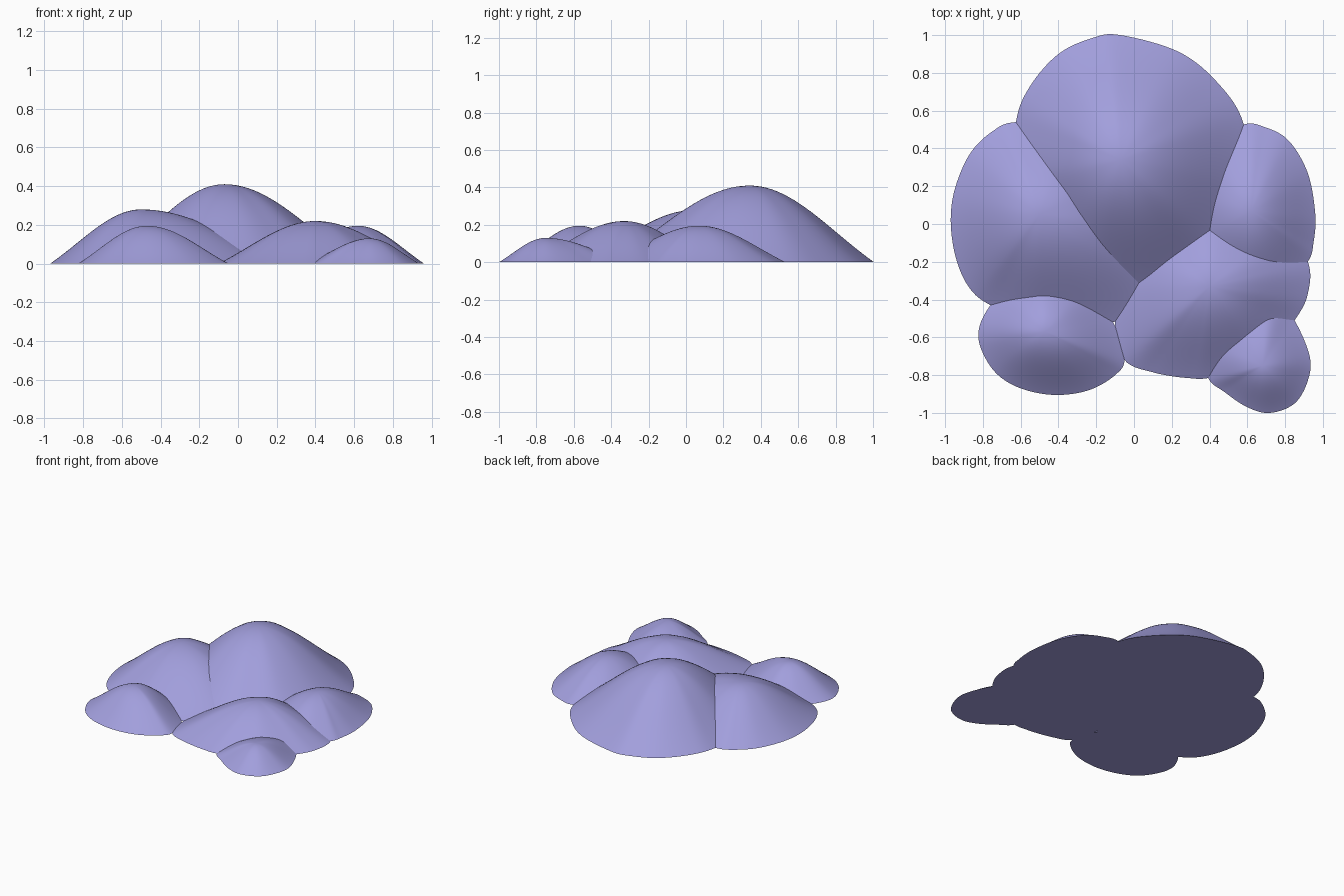
import bpy, bmesh, math
from mathutils import Vector

if "Cube" in bpy.data.objects:
    bpy.data.objects.remove(bpy.data.objects["Cube"])

lilac = bpy.data.materials.new("lilac")
lilac.diffuse_color = (0.36, 0.345, 0.72, 1)
lilac.use_nodes = True
lilac.node_tree.nodes["Principled BSDF"].inputs["Base Color"].default_value = lilac.diffuse_color
RINGS, STEPS, K = 22, 8, 1.0


def smooth_loop(points):
    """Closed Catmull-Rom curve through the footprint points."""
    p = [Vector(q) for q in points]
    n, out = len(p), []
    for i in range(n):
        a, b, c, d = p[i - 1], p[i], p[(i + 1) % n], p[(i + 2) % n]
        for s in range(STEPS):
            t = s / STEPS
            out.append(0.5 * (2 * b + (c - a) * t + (2 * a - 5 * b + 4 * c - d) * t * t
                              + (3 * b - a - 3 * c + d) * t ** 3))
    return out


def height(t):
    """Bell-shaped slope: 1 at the peak, 0 at the rim."""
    return (math.exp(-K * t * t) - math.exp(-K)) / (1 - math.exp(-K))


def mound(name, peak, outline):
    px, py, h = peak
    centre = Vector((px, py))
    outline = sorted(outline, key=lambda q: math.atan2(q[1] - py, q[0] - px))
    rim = smooth_loop(outline)
    bm = bmesh.new()
    top = bm.verts.new((px, py, h))
    prev = None
    for r in range(1, RINGS + 1):
        t = r / RINGS
        ring = []
        for q in rim:
            v = centre + (q - centre) * t
            ring.append(bm.verts.new((v.x, v.y, h * height(t))))
        n = len(ring)
        for i in range(n):
            j = (i + 1) % n
            if prev:
                bm.faces.new((prev[i], ring[i], ring[j], prev[j]))
            else:
                bm.faces.new((top, ring[i], ring[j]))
        prev = ring
    # flat underside
    base = bm.verts.new((px, py, 0))
    for i in range(len(prev)):
        bm.faces.new((base, prev[(i + 1) % len(prev)], prev[i]))
    me = bpy.data.meshes.new(name)
    bm.to_mesh(me)
    bm.free()
    ob = bpy.data.objects.new(name, me)
    bpy.context.collection.objects.link(ob)
    me.materials.append(lilac)
    bpy.ops.object.select_all(action='DESELECT')
    ob.select_set(True)
    bpy.context.view_layer.objects.active = ob
    bpy.ops.object.shade_smooth_by_angle(angle=math.radians(40))


# tall hill at the back
mound("back_hill", (-0.07, 0.34, 0.41), [
    (0.58, 0.53), (0.45, 0.74), (0.24, 0.91), (-0.07, 1.0), (-0.22, 0.985), (-0.4, 0.90),
    (-0.55, 0.73), (-0.625, 0.54), (-0.64, 0.2), (-0.48, -0.15), (-0.25, -0.35),
    (0.07, -0.4), (0.3, -0.31), (0.5, -0.14), (0.61, 0.2)])
# hill on the left
mound("left_hill", (-0.5, 0.05, 0.28), [
    (-0.62, 0.54), (-0.75, 0.49), (-0.87, 0.37), (-0.95, 0.18), (-0.97, 0.0), (-0.94, -0.19),
    (-0.87, -0.34), (-0.76, -0.43), (-0.5, -0.55), (-0.11, -0.52), (0.17, -0.35),
    (0.25, -0.05), (0.02, 0.34), (-0.3, 0.52)])
# low hill at the front left
mound("front_left_hill", (-0.47, -0.57, 0.195), [
    (-0.76, -0.43), (-0.82, -0.55), (-0.81, -0.66), (-0.73, -0.79), (-0.6, -0.87),
    (-0.42, -0.905), (-0.24, -0.88), (-0.1, -0.8), (-0.05, -0.71), (-0.11, -0.52),
    (-0.25, -0.33), (-0.47, -0.25), (-0.65, -0.32)])
# hill at the front right
mound("front_right_hill", (0.4, -0.33, 0.22), [
    (-0.1, -0.53), (-0.05, -0.72), (0.1, -0.785), (0.28, -0.815), (0.42, -0.81),
    (0.68, -0.72), (0.85, -0.51), (0.92, -0.37), (0.92, -0.2), (0.78, -0.02),
    (0.39, 0.12), (0.07, -0.07), (-0.07, -0.28)])
# hill on the right
mound("right_hill", (0.62, 0.07, 0.195), [
    (0.575, 0.525), (0.7, 0.51), (0.82, 0.44), (0.92, 0.27), (0.96, 0.05), (0.95, -0.1),
    (0.92, -0.2), (0.78, -0.36), (0.6, -0.4), (0.4, -0.3), (0.27, -0.11), (0.26, 0.15),
    (0.38, 0.4)])
# smallest hill at the front right corner
mound("corner_hill", (0.68, -0.75, 0.13), [
    (0.85, -0.51), (0.93, -0.7), (0.92, -0.83), (0.85, -0.95), (0.72, -1.0), (0.6, -0.97),
    (0.48, -0.89), (0.39, -0.81), (0.37, -0.62), (0.5, -0.39), (0.72, -0.33)])
